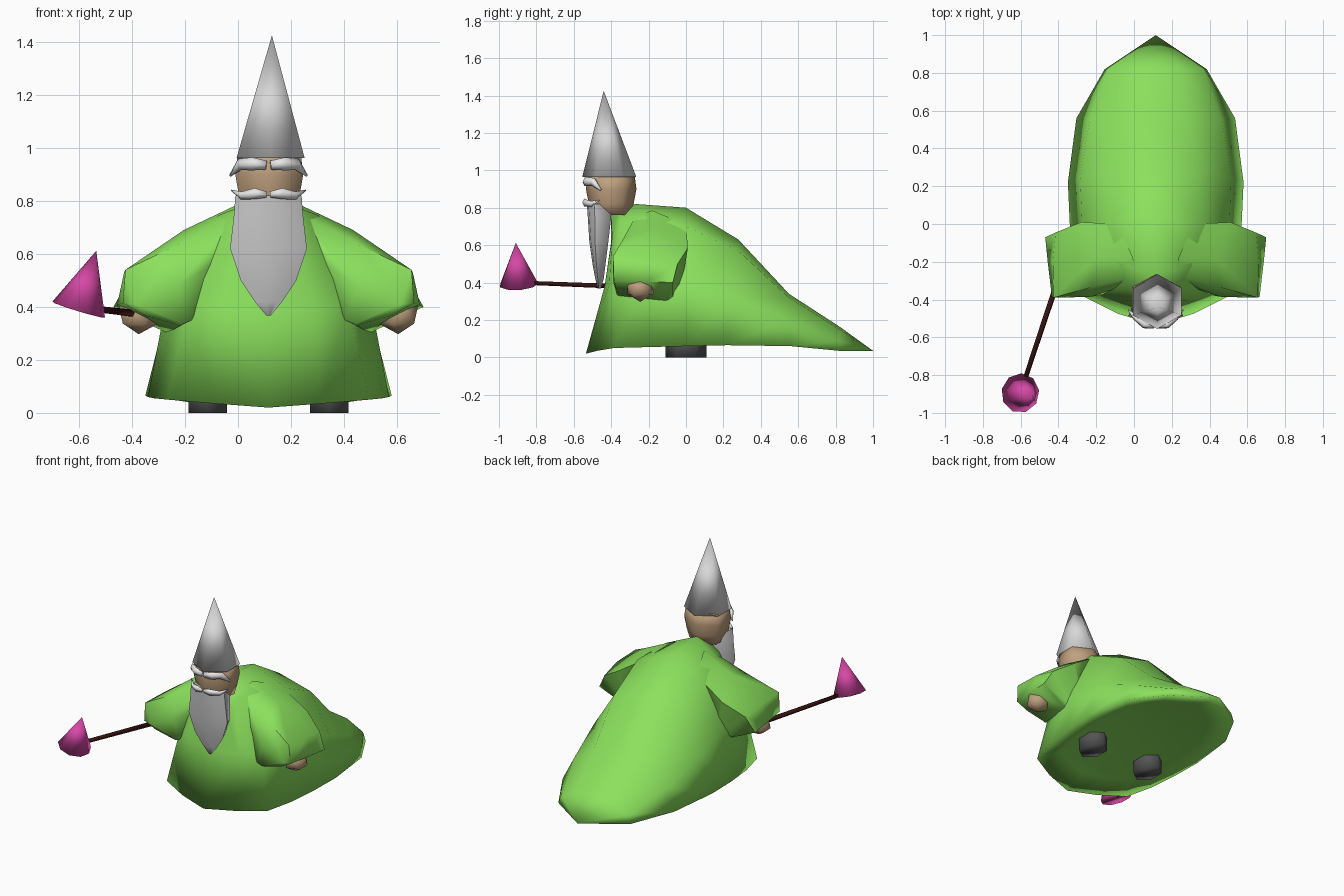
import bpy, bmesh, math
from mathutils import Vector, Matrix

if "Cube" in bpy.data.objects:
    bpy.data.objects.remove(bpy.data.objects["Cube"])

CX = 0.115  # centre line of the figure


def mat(name, rgb):
    m = bpy.data.materials.new(name)
    m.diffuse_color = (*rgb, 1)
    m.use_nodes = True
    m.node_tree.nodes["Principled BSDF"].inputs["Base Color"].default_value = m.diffuse_color
    return m


GREEN = mat("robe_green", (0.26, 0.75, 0.11))
SKIN = mat("skin_tan", (0.52, 0.35, 0.21))
GREY = mat("hat_grey", (0.68, 0.68, 0.68))
BEARD = mat("beard_grey", (0.61, 0.61, 0.61))
WHITE = mat("hair_white", (0.8, 0.8, 0.8))
PINK = mat("pink", (0.67, 0.065, 0.38))
BROWN = mat("dark_brown", (0.035, 0.006, 0.005))
SHOE = mat("shoe_grey", (0.09, 0.09, 0.09))


def mirror_x(bm):
    bmesh.ops.mirror(bm, geom=bm.verts[:] + bm.edges[:] + bm.faces[:],
                     matrix=Matrix(), merge_dist=0.0005, axis='X')


def finish(bm, name, material, mirror=False, angle=180, x=CX):
    """Turn a bmesh into a smooth object, optionally doubled across the centre line."""
    if mirror:
        mirror_x(bm)
    bmesh.ops.recalc_face_normals(bm, faces=bm.faces)
    me = bpy.data.meshes.new(name)
    bm.to_mesh(me)
    bm.free()
    me.materials.append(material)
    ob = bpy.data.objects.new(name, me)
    ob.location.x = x
    bpy.context.collection.objects.link(ob)
    bpy.ops.object.select_all(action='DESELECT')
    ob.select_set(True)
    bpy.context.view_layer.objects.active = ob
    bpy.ops.object.shade_smooth_by_angle(angle=math.radians(angle))
    return ob


def loft(rings, closed=True, caps=True):
    """Skin a list of equal-length point rings."""
    bm = bmesh.new()
    rows = [[bm.verts.new(p) for p in r] for r in rings]
    n = len(rows[0])
    for a, b in zip(rows, rows[1:]):
        for i in range(n if closed else n - 1):
            j = (i + 1) % n
            bm.faces.new((a[i], a[j], b[j], b[i]))
    if caps:
        bm.faces.new(rows[0])
        bm.faces.new(rows[-1])
    bmesh.ops.remove_doubles(bm, verts=bm.verts, dist=0.0005)
    return bm


def ellipse(x, y, z, rx, ry, n):
    return [(x + rx * math.sin(math.tau * i / n), y - ry * math.cos(math.tau * i / n), z)
            for i in range(n)]


def tube(path, radii, n=5, flat=0.7):
    """Tapered tube along a path."""
    rings = []
    for i, p in enumerate(path):
        t = (Vector(path[min(i + 1, len(path) - 1)]) - Vector(path[max(i - 1, 0)])).normalized()
        u = t.cross(Vector((0, 0, 1))).normalized()
        v = u.cross(t)
        rings.append([Vector(p) + radii[i] * (u * flat * math.cos(math.tau * k / n)
                      + v * math.sin(math.tau * k / n)) for k in range(n)])
    return loft(rings)


# Robe: half arches from hem to ridge, front to trailing tip
arches = [
    [(0, -.535, .02), (0, -.435, .38), (0, -.40, .62), (0, -.40, .76)],
    [(.20, -.475, .035), (.17, -.41, .39), (.08, -.395, .64), (0, -.40, .76)],
    [(.38, -.385, .05), (.30, -.355, .41), (.12, -.35, .72), (0, -.36, .79)],
    [(.43, -.20, .055), (.34, -.2, .42), (.19, -.22, .745), (0, -.27, .82)],
    [(.455, 0, .06), (.39, 0, .40), (.25, 0, .70), (0, 0, .80)],
    [(.465, .22, .065), (.40, .25, .32), (.23, .28, .57), (0, .28, .63)],
    [(.42, .56, .06), (.35, .55, .20), (.19, .55, .32), (0, .55, .34)],
    [(.27, .82, .035), (.25, .82, .09), (.13, .82, .15), (0, .82, .165)],
    [(0, 1.0, .035)] * 4,
]
bm = loft(arches, closed=False, caps=False)
mirror_x(bm)
# underside, slightly hollow
hem = [e for e in bm.edges if e.is_boundary]
ext = bmesh.ops.extrude_edge_only(bm, edges=hem)["geom"]
for v in (g for g in ext if isinstance(g, bmesh.types.BMVert)):
    v.co = (v.co.x * 0.75, 0.1 + (v.co.y - 0.1) * 0.75, 0.085)
bmesh.ops.holes_fill(bm, edges=[e for e in bm.edges if e.is_boundary], sides=0)
finish(bm, "robe", GREEN)

# Sleeves: shoulder, upper arm, elbow, cuff
sleeve = [
    [(.11, -.27, .755), (.18, -.33, .58), (.25, -.33, .41),
     (.25, -.05, .38), (.20, 0, .71), (.12, -.18, .785)],
    [(.34, -.335, .635), (.34, -.385, .48), (.29, -.375, .35),
     (.31, -.03, .34), (.395, .01, .585), (.32, -.18, .69)],
    [(.54, -.39, .54), (.50, -.39, .41), (.325, -.37, .335),
     (.35, -.07, .31), (.53, -.045, .50), (.545, -.20, .53)],
    [(.55, -.385, .415), (.47, -.375, .37), (.335, -.36, .33),
     (.38, -.10, .30), (.585, -.07, .40), (.572, -.20, .405)],
]
finish(loft(sleeve), "sleeves", GREEN, mirror=True, angle=75)

# Hands
bm = bmesh.new()
bmesh.ops.create_icosphere(bm, subdivisions=1, radius=1,
                           matrix=Matrix.Translation((.49, -.245, .37)) @ Matrix.Diagonal((.083, .08, .073, 1)))
finish(bm, "hands", SKIN, mirror=True)

# Shoes
shoe = [ellipse(.23, 0, z, .084, .11, 6) for z in (0, .13)]
finish(loft(shoe), "shoes", SHOE, mirror=True)

# Head
head = [ellipse(.003, -.40, z, rx, ry, 6) for z, rx, ry in
        ((.76, .115, .105), (.82, .132, .12), (.90, .148, .135), (.975, .138, .125))]
finish(loft(head), "head", SKIN)

# Pointed hat
hat = [ellipse(.008, -.41, .963, .148, .145, 6), [(.013, -.44, 1.425)] * 6]
bm = loft(hat, caps=False)
bmesh.ops.holes_fill(bm, edges=[e for e in bm.edges if e.is_boundary], sides=0)
finish(bm, "hat", GREY)

# Beard: front, side edge and back at each height
beard = []
for z, w, front, back in ((.82, .125, -.53, -.40), (.75, .13, -.525, -.40), (.62, .145, -.517, -.415),
                          (.50, .105, -.50, -.43), (.42, .052, -.485, -.44), (.367, .008, -.472, -.455)):
    s = front + 0.3 * (back - front)
    beard.append([(0, front, z), (w * .6, front + .008, z), (w, s, z), (w * .8, back, z),
                  (-w * .8, back, z), (-w, s, z), (-w * .6, front + .008, z)])
finish(loft(beard), "beard", BEARD, angle=75)

# Moustache and eyebrows
finish(tube([(.006, -.54, .824), (.05, -.54, .828), (.10, -.505, .82), (.14, -.465, .84)],
            [.012, .022, .016, .003]), "moustache", WHITE, mirror=True)
finish(tube([(.008, -.54, .935), (.06, -.535, .94), (.105, -.495, .938), (.145, -.455, .895)],
            [.018, .026, .024, .005]), "eyebrows", WHITE, mirror=True)

# Staff
finish(tube([(-.385, -.245, .375), (-.60, -.89, .40)], [.015, .012], 6, 1.0), "staff", BROWN, x=0)

# Staff tip: tilted cone
base, apex = Vector((-.602, -.895, .39)), Vector((-.535, -.91, .612))
axis = apex - base
bm = bmesh.new()
bmesh.ops.create_cone(bm, cap_ends=True, segments=9, radius1=.105, radius2=0, depth=axis.length,
                      matrix=Matrix.Translation((base + apex) / 2)
                      @ axis.to_track_quat('Z', 'Y').to_matrix().to_4x4())
finish(bm, "staff_tip", PINK, x=0)
